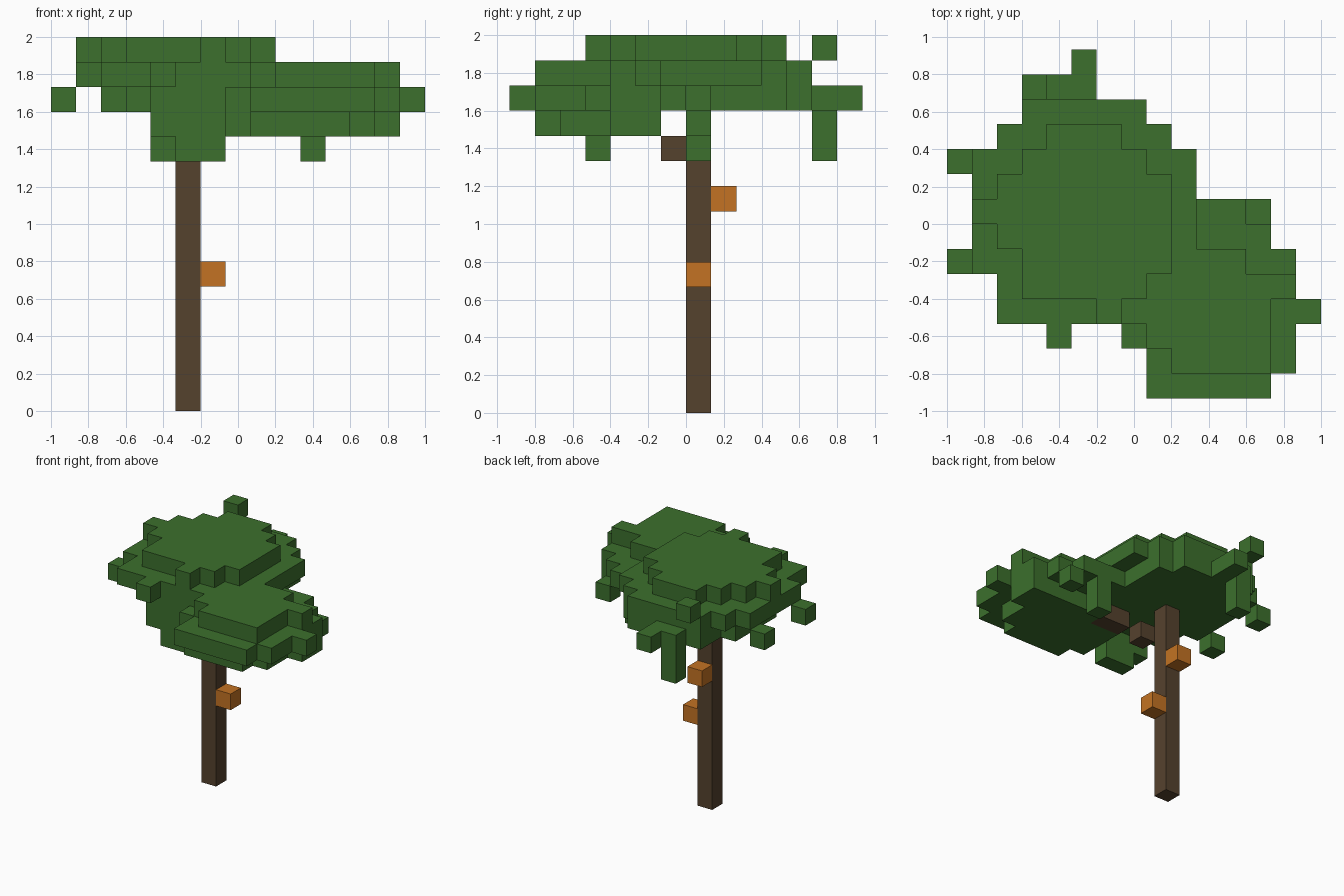
import bpy, bmesh, math
from mathutils import Vector

cube = bpy.data.objects.get("Cube")
if cube:
    bpy.data.objects.remove(cube, do_unlink=True)

UNIT = 2 / 15                      # edge of one block
ORIGIN = Vector((-1, -7 * UNIT, 0))


def material(name, colour):
    mat = bpy.data.materials.new(name)
    mat.use_nodes = True
    mat.diffuse_color = (*colour, 1)
    mat.node_tree.nodes["Principled BSDF"].inputs["Base Color"].default_value = (*colour, 1)
    return mat


def rows(level, first_row, spans):
    """Blocks of one level: one (start, end) span per row, front to back."""
    return {(i, first_row + j, level)
            for j, (a, b) in enumerate(spans) for i in range(a, b)}


def build(name, cells, mat):
    """Skin a set of blocks, keeping only the exposed sides."""
    bm = bmesh.new()
    for cell in cells:
        for axis in range(3):
            for side in (0, 1):
                step = Vector((0, 0, 0))
                step[axis] = 2 * side - 1
                if tuple(int(c + s) for c, s in zip(cell, step)) in cells:
                    continue
                u, v = (axis + 1) % 3, (axis + 2) % 3
                loop = [(0, 0), (1, 0), (1, 1), (0, 1)]
                verts = []
                for p, q in loop if side else reversed(loop):
                    corner = Vector(cell)
                    corner[axis] += side
                    corner[u] += p
                    corner[v] += q
                    verts.append(bm.verts.new(ORIGIN + corner * UNIT))
                bm.faces.new(verts)
    bmesh.ops.remove_doubles(bm, verts=bm.verts, dist=UNIT / 100)
    bmesh.ops.dissolve_limit(bm, angle_limit=math.radians(1),
                             verts=bm.verts, edges=bm.edges)
    mesh = bpy.data.meshes.new(name)
    bm.to_mesh(mesh)
    bm.free()
    mesh.materials.append(mat)
    obj = bpy.data.objects.new(name, mesh)
    bpy.context.collection.objects.link(obj)
    return obj


leaf = material("leaf green", (0.045, 0.162, 0.026))
bark = material("bark brown", (0.091, 0.054, 0.027))
pod = material("pod orange", (0.546, 0.171, 0.017))

# Trunk and the branch stepping out towards the front lobe
build("trunk", {(5, 7, k) for k in range(12)}, bark)
build("branch", {(6, 6, 10), (7, 5, 11), (8, 5, 11)}, bark)

# Pods hanging on the trunk
build("side_pod", {(6, 7, 5)}, pod)
build("back_pod", {(5, 8, 8)}, pod)

# Canopy levels, top down
crown = rows(14, 3, [(6, 7), (3, 8), (3, 9), (2, 9), (1, 9), (2, 9), (3, 8), (4, 7)])
upper = rows(13, 1, [(9, 13), (8, 13), (2, 13), (2, 14), (1, 12), (1, 10), (1, 10),
                     (1, 10), (1, 10), (2, 9), (3, 8)])
middle = rows(12, 0, [(8, 13), (8, 14), (7, 14), (4, 15), (3, 14), (3, 14), (2, 13),
                      (2, 12), (2, 9), (2, 9), (3, 9), (3, 8), (4, 6), (5, 6)])
lower = rows(11, 1, [(8, 12), (7, 13), (4, 13), (7, 14), (9, 14)])

# Single leaf blocks and hanging strands
loose = {(4, 2, 13), (3, 12, 14), (0, 5, 12), (0, 9, 12), (12, 7, 11),
         (5, 3, 10), (6, 3, 10)}
strands = {(i, j, k) for i, j in ((4, 12), (10, 7)) for k in (10, 11)}
build("canopy", crown | upper | middle | lower | loose | strands, leaf)
